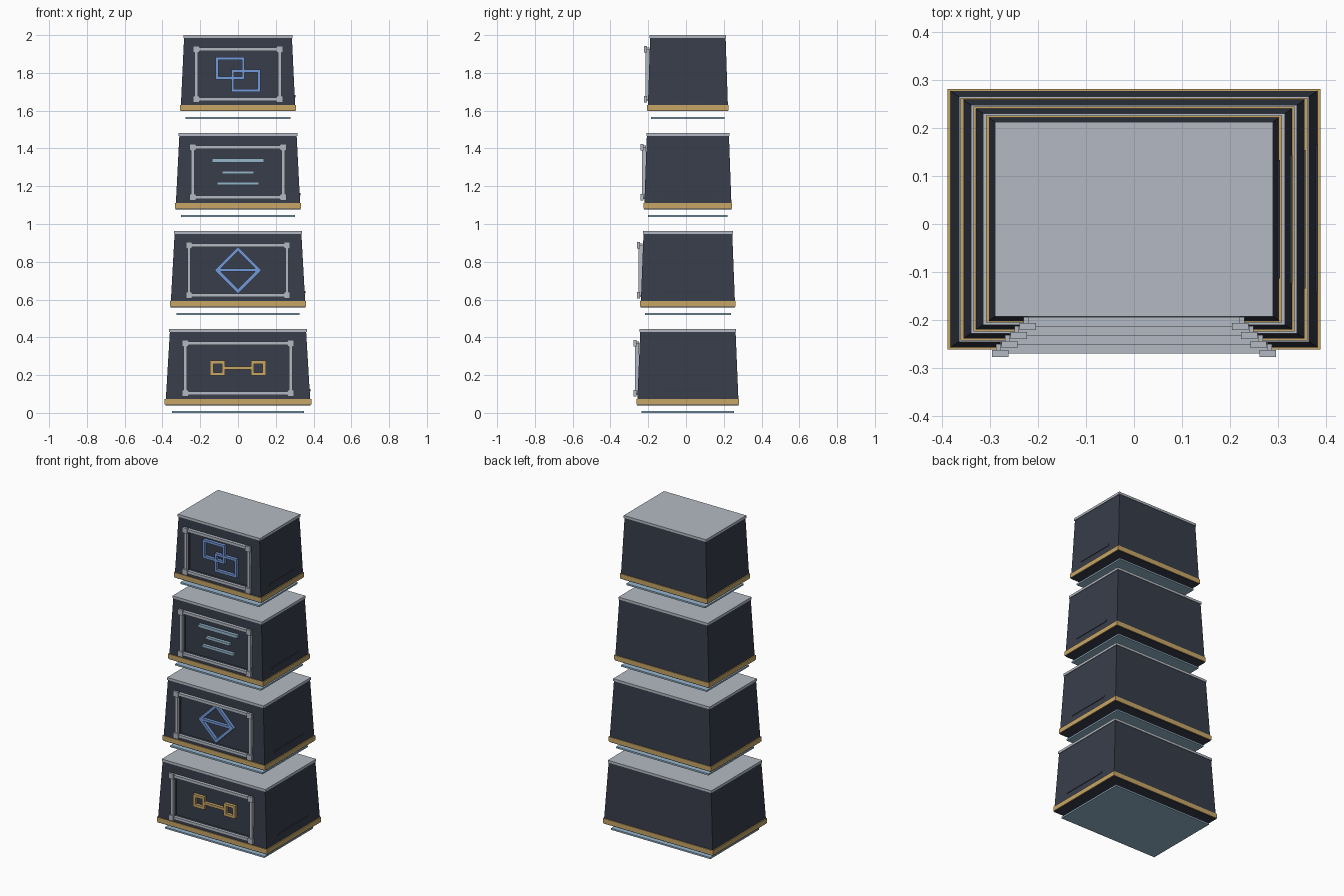
import bpy, bmesh
from math import radians
from mathutils import Matrix, Vector

cube = bpy.data.objects.get("Cube")
if cube:
    bpy.data.objects.remove(cube, do_unlink=True)


def material(name, rgb):
    lin = [(c / 255 / 12.92 if c < 11 else ((c / 255 + 0.055) / 1.055) ** 2.4) for c in rgb]
    m = bpy.data.materials.new(name)
    m.use_nodes = True
    m.diffuse_color = (*lin, 1)
    m.node_tree.nodes["Principled BSDF"].inputs["Base Color"].default_value = (*lin, 1)
    return m


SLATE = material("dark slate", (55, 61, 74))
SILVER = material("silver grey", (180, 186, 195))
GOLD = material("gold", (200, 166, 102))
BLUE = material("blue", (116, 154, 216))
PALE = material("pale blue", (150, 182, 204))

YC = 0.01        # depth centre of the stack
DEPTH = 0.7      # depth to width ratio
PITCH = 0.519    # height from tier to tier
FRAME_Z = (0.063, 0.328)
MID_Z = 0.197    # symbol centre above the tier base


def finish(name, bm, mat):
    bmesh.ops.recalc_face_normals(bm, faces=bm.faces)
    mesh = bpy.data.meshes.new(name)
    bm.to_mesh(mesh)
    bm.free()
    mesh.materials.append(mat)
    obj = bpy.data.objects.new(name, mesh)
    bpy.context.collection.objects.link(obj)
    return obj


def add_box(bm, centre, size, angle=0):
    mat = (Matrix.Translation(centre) @ Matrix.Rotation(radians(angle), 4, 'Y')
           @ Matrix.Diagonal((*size, 1)))
    bmesh.ops.create_cube(bm, size=1, matrix=mat)


def slab(name, half, z0, z1, mat):
    bm = bmesh.new()
    add_box(bm, (0, YC, (z0 + z1) / 2), (2 * half, 2 * half * DEPTH, z1 - z0))
    return finish(name, bm, mat)


def outline(cx, cz, w, h, t):
    """Four bars (x, z, width, height, angle) around a rectangle."""
    return ([(cx, cz + s * (h - t) / 2, w, t, 0) for s in (-1, 1)]
            + [(cx + s * (w - t) / 2, cz, t, h - 2 * t, 0) for s in (-1, 1)])


def tapered_body(name, low, high, z0, z1, fx, floor_y):
    """Tapered block with a recessed panel in its front face."""
    bm = bmesh.new()
    add_box(bm, (0, YC, (z0 + z1) / 2), (2, 2 * DEPTH, z1 - z0))
    for v in bm.verts:
        k = low if v.co.z < (z0 + z1) / 2 else high
        v.co.x *= k
        v.co.y = YC + (v.co.y - YC) * k
    bm.normal_update()
    front = min(bm.faces, key=lambda f: f.calc_center_median().y)
    bmesh.ops.inset_individual(bm, faces=[front], thickness=0.05)
    for v in front.verts:
        v.co.x = fx if v.co.x > 0 else -fx
        v.co.z = z0 + (FRAME_Z[0] if v.co.z < (z0 + z1) / 2 else FRAME_Z[1])
        t = (v.co.z - z0) / (z1 - z0)
        v.co.y = YC - DEPTH * (low + (high - low) * t)
    panel = bmesh.ops.extrude_discrete_faces(bm, faces=[front])["faces"][0]
    for v in panel.verts:
        v.co.y = floor_y
    return finish(name, bm, SLATE)


# Symbols, as flat bars around the panel centre
linked_squares = (outline(-0.108, 0, 0.08, 0.08, 0.017) + outline(0.108, 0, 0.08, 0.08, 0.017)
                  + [(0, 0, 0.138, 0.016, 0)])
diamond = [(sx * 0.056, sz * 0.056, 0.172, 0.018, 45 * sx * sz) for sx in (-1, 1) for sz in (-1, 1)]
diamond.append((0, 0, 0.215, 0.016, 0))
text_bars = [(0, 0.061, 0.274, 0.02, 0), (0, -0.002, 0.168, 0.016, 0), (0, -0.06, 0.22, 0.016, 0)]
overlap = (outline(-0.042, 0.03, 0.155, 0.118, 0.015)
           + outline(0.042, -0.035, 0.155, 0.118, 0.015))

tiers = [("first", linked_squares, GOLD), ("second", diamond, BLUE),
         ("third", text_bars, PALE), ("fourth", overlap, BLUE)]

for i, (label, symbol, colour) in enumerate(tiers):
    z = 0.04 + i * PITCH
    half = 0.388 - i * 0.0267
    top = half * 0.94
    fx = half * 0.718
    front = YC - DEPTH * (half - 0.004)

    # Floating plate, body, trim and cap
    slab(label + "_under_plate", half * 0.9, z - 0.04, z - 0.03, PALE)
    tapered_body(label + "_body", half - 0.004, top - 0.004, z, z + 0.39, fx, front + 0.036)
    slab(label + "_gold_trim", half, z + 0.005, z + 0.034, GOLD)
    slab(label + "_cap", top, z + 0.388, z + 0.403, SILVER)

    # Front frame with corner blocks
    bm = bmesh.new()
    zm, h = z + sum(FRAME_Z) / 2, FRAME_Z[1] - FRAME_Z[0]
    for s in (-1, 1):
        add_box(bm, (0, front - 0.001, zm + s * h / 2), (2 * fx, 0.02, 0.018))
        add_box(bm, (s * fx, front - 0.001, zm), (0.018, 0.02, h))
    finish(label + "_frame", bm, SILVER)
    bm = bmesh.new()
    for sx in (-1, 1):
        for sz in (-1, 1):
            add_box(bm, (sx * fx, front - 0.011, zm + sz * h / 2), (0.034, 0.015, 0.034))
    finish(label + "_frame_corners", bm, SILVER)

    # Panel symbol
    bm = bmesh.new()
    for cx, cz, w, hh, a in symbol:
        add_box(bm, (cx, front + 0.027, z + MID_Z + cz), (w, 0.02, hh), a)
    finish(label + "_symbol", bm, colour)

    # Thin strip low on the left side
    bm = bmesh.new()
    x = half - 0.004 - half * 0.06 * 0.08 / 0.39
    add_box(bm, (x, YC, z + 0.08), (0.008, half * 0.8, 0.012))
    finish(label + "_side_strip", bm, SLATE)
